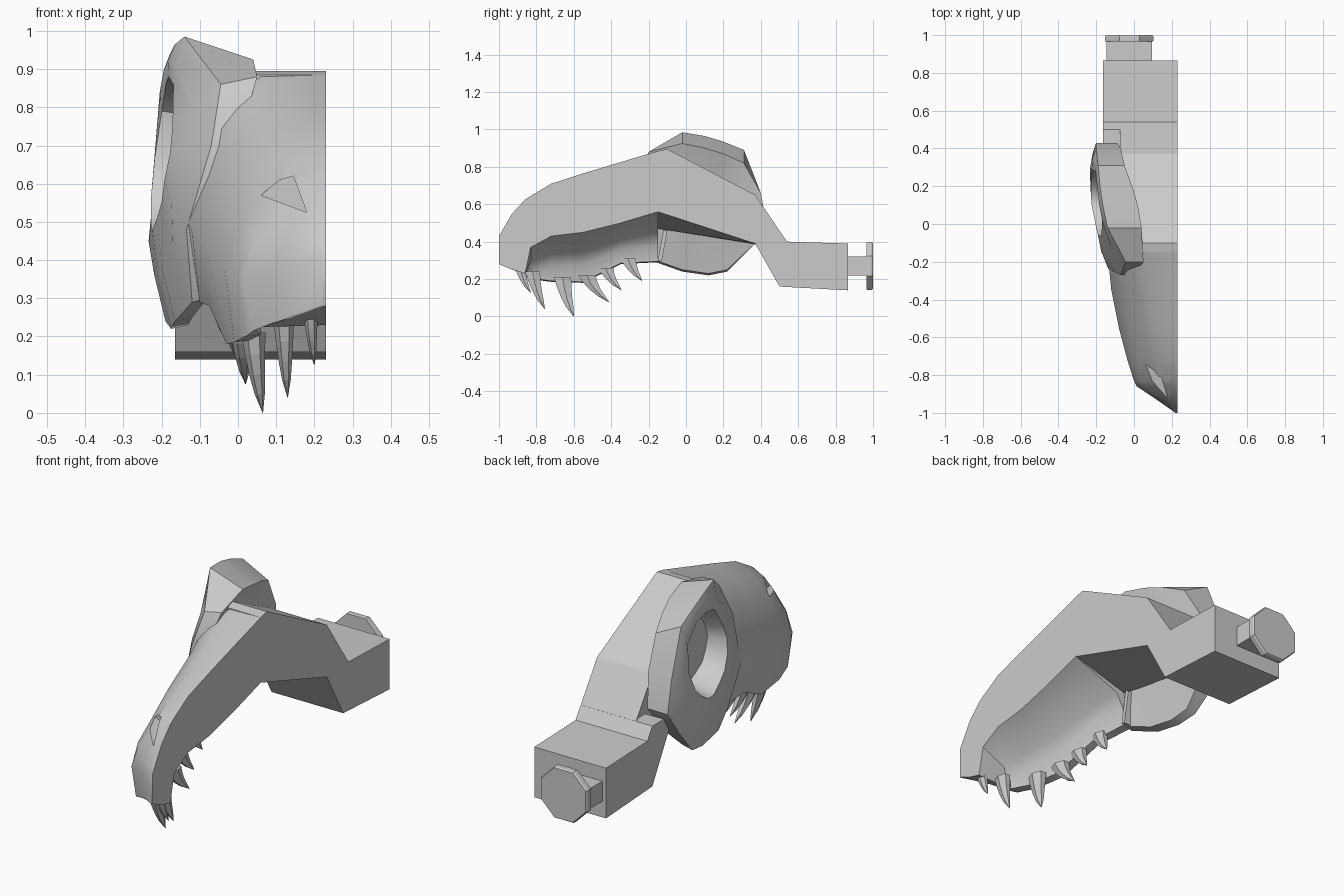
import bpy, bmesh, math
from mathutils import Vector

if "Cube" in bpy.data.objects:
    bpy.data.objects.remove(bpy.data.objects["Cube"])

CUT = 0.23  # flat plane where the half skull is split


def finish(name, bm, smooth=None):
    bmesh.ops.recalc_face_normals(bm, faces=bm.faces)
    me = bpy.data.meshes.new(name)
    bm.to_mesh(me)
    bm.free()
    ob = bpy.data.objects.new(name, me)
    bpy.context.collection.objects.link(ob)
    bpy.ops.object.select_all(action='DESELECT')
    ob.select_set(True)
    bpy.context.view_layer.objects.active = ob
    if smooth:
        bpy.ops.object.shade_smooth_by_angle(angle=math.radians(smooth))
    return ob


def loft(name, rings, smooth=None, hubs=None):
    """Skin equal-length point loops; ends are flat, or fans around two hub points."""
    bm = bmesh.new()
    vs = [[bm.verts.new(p) for p in r] for r in rings]
    n = len(vs[0])
    for a, b in zip(vs, vs[1:]):
        for i in range(n):
            j = (i + 1) % n
            bm.faces.new((a[i], a[j], b[j], b[i]))
    for end, hub in zip((vs[0], vs[-1]), hubs or (None, None)):
        if hub:
            c = bm.verts.new(hub)
            for i in range(n):
                bm.faces.new((c, end[i], end[(i + 1) % n]))
        else:
            bm.faces.new(end)
    return finish(name, bm, smooth)


def slab(name, profile, x0, x1):
    """Extrude a y-z profile along x."""
    return loft(name, [[(x, y, z) for y, z in profile] for x in (x0, x1)])


# Snout shell: y, top z, shoulder xz, crease xz, side xz, lip xz, palate z
sections = [
    (-1.00, .43, .225, .42, .22, .40, .22, .35, .22, .28, .28),
    (-.93, .55, .18, .515, .13, .45, .12, .38, .14, .255, .25),
    (-.86, .625, .14, .57, .05, .46, .015, .36, .04, .215, .23),
    (-.83, .645, .13, .60, .03, .47, .00, .36, .02, .20, .37),
    (-.72, .71, .12, .67, .02, .53, -.035, .38, -.01, .185, .43),
    (-.55, .765, .11, .735, .00, .62, -.08, .42, -.03, .18, .45),
    (-.35, .825, .09, .81, -.025, .70, -.12, .47, -.075, .28, .50),
    (-.15, .885, .06, .88, -.06, .79, -.14, .52, -.10, .29, .56),
]
rings = []
for y, zt, ax, az, bx, bz, wx, wz, lx, lz, roof in sections:
    solid = y < -.84
    inner = lx + (.003 if solid else .04)
    h = roof - lz
    pts = [(CUT, zt), (ax, az), (bx, bz), (wx, wz), (lx, lz), (inner, lz + .005),
           (inner + .002, lz + h * .35), (inner + (.004 if solid else .04), lz + h * .62),
           (CUT, roof)]
    rings.append([(x, y, z) for x, z in pts])
snout = loft("snout", rings, smooth=40)

# Nostril pocket cut into the snout
tri = [(.06, .57), (.11, .61), (.145, .62), (.18, .525)]
cutter = loft("nostril_cutter", [[(x, y, z) for x, z in tri] for y in (-1.1, -.74)])
cutter.hide_render = True
mod = snout.modifiers.new("nostril", 'BOOLEAN')
mod.operation = 'DIFFERENCE'
mod.solver = 'EXACT'
mod.object = cutter
bpy.context.view_layer.objects.active = snout
bpy.ops.object.modifier_apply(modifier=mod.name)
bpy.data.objects.remove(cutter)

# Braincase and neck, narrower block above the wide neck
brain = [(-.15, .885), (-.10, .895), (.37, .65), (.54, .40), (.37, .39), (-.15, .56)]
inner_z = [.885, .895, .65, .40, .385, .47]
loft("braincase", [[(CUT, y, z) for y, z in brain],
                   [(x, y, z) for x, z, (y, _) in
                    zip((.05, .03, -.075, -.075, -.075, -.07), inner_z, brain)]])
slab("neck", [(.41, .46), (.50, .46), (.54, .40), (.865, .39), (.865, .14),
              (.50, .16), (.37, .39)], -.165, CUT)

# Brow and cheek arch around the eye socket:
# outer y z, outer x, inner-edge x z, socket-rim y z
stations = [
    (-.20, .86, -.045, .05, .88, -.05, .75), (-.02, .985, -.14, .04, .925, .02, .86),
    (.10, .965, -.165, .02, .90, .10, .88), (.20, .935, -.18, -.01, .87, .19, .86),
    (.31, .89, -.19, -.05, .82, .27, .79), (.40, .66, -.20, -.07, .66, .29, .66),
    (.43, .50, -.20, -.09, .50, .25, .56), (.37, .39, -.22, -.12, .39, .20, .51),
    (.22, .24, -.19, -.14, .25, .15, .48), (.12, .22, -.175, -.13, .23, .10, .48),
    (-.02, .24, -.165, -.12, .25, .04, .51), (-.16, .29, -.12, -.08, .30, -.02, .55),
    (-.24, .48, -.135, -.06, .48, -.05, .61), (-.27, .70, -.07, .00, .70, -.07, .68),
]
back, outer, mid, rim, deep = [], [], [], [], []
for oy, oz, ox, ix, iz, hy, hz in stations:
    hx = -.228 + .2 * max(0, .12 - hy) + .15 * max(0, hz - .6)
    back.append((ix, oy, iz))
    outer.append((ox, oy, oz))
    mid.append(((ox + hx) / 2 - .01, (oy + hy) / 2, (oz + hz) / 2))
    rim.append((hx, hy, hz))
    deep.append((-.09, .12 + (hy - .12) * .85, .68 + (hz - .68) * .85))
loft("brow_and_cheek", [back, outer, mid, rim, deep], smooth=35,
     hubs=((-.06, .12, .66), (-.085, .12, .68)))

# Raised seam between snout and cheek
slab("cheek_seam", [(-.15, .30), (-.13, .295), (-.10, .455), (-.12, .465)], -.11, -.05)


# Curved teeth: base (x y z), tip (x y z), half length along the jaw
def tooth(name, base, tip, r):
    b, t = Vector(base), Vector(tip)
    c = Vector((b.x * .7 + t.x * .3, b.y + (t.y - b.y) * .25, b.z + (t.z - b.z) * .55))
    rings = []
    for k in range(5):
        u = k / 4
        p = b * (1 - u) ** 2 + c * 2 * u * (1 - u) + t * u * u
        s = r * (1 - u) ** .65 + .001
        rings.append([p + Vector((s * .6 * math.cos(a), s * math.sin(a), 0))
                      for a in [math.tau * i / 6 for i in range(6)]])
    loft(name, rings)


teeth = [
    ((.19, -.885, .255), (.20, -.83, .125), .03), ((.12, -.82, .24), (.13, -.755, .04), .044),
    ((.04, -.66, .21), (.065, -.60, .0), .052), ((.01, -.53, .22), (.02, -.41, .075), .052),
    ((-.02, -.43, .26), (.00, -.345, .14), .046), ((-.05, -.31, .31), (-.03, -.235, .19), .046),
]
for i, (b, t, r) in enumerate(teeth):
    tooth(f"tooth_{i + 1}", b, t, r)

# Connector at the back of the neck: bar and octagonal head
slab("connector_bar", [(.85, .22), (.97, .22), (.97, .32), (.85, .32)], -.145, .095)
octagon = []
for y, r in ((.965, .137), (.972, .138), (.993, .138), (1.0, .133)):
    octagon.append([(-.025 + r * math.cos(a), y, .27 + r * math.sin(a))
                    for a in [math.tau * (i + .5) / 8 for i in range(8)]])
loft("connector_head", octagon)
